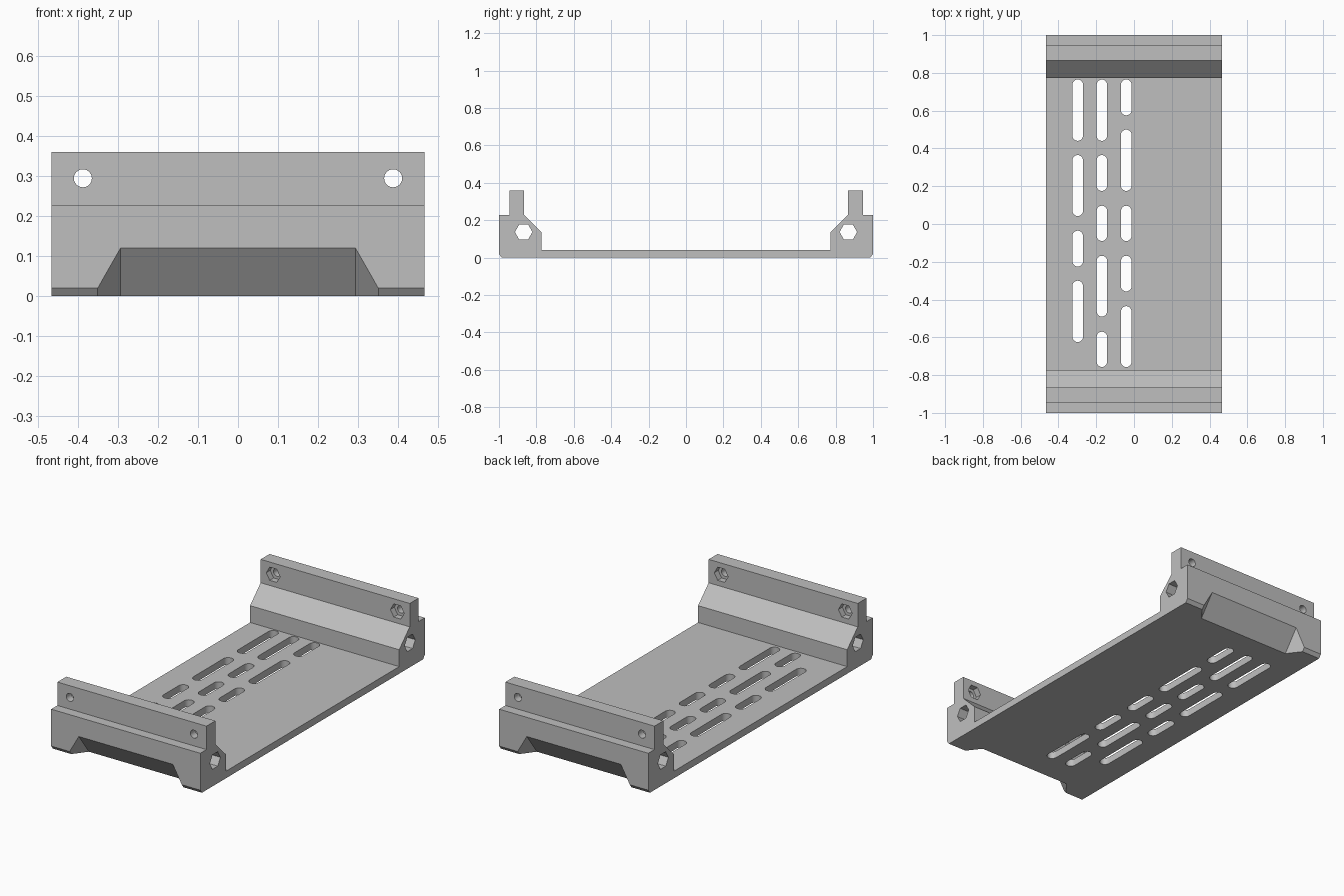
import bpy, bmesh
from math import cos, sin, pi, radians
from mathutils import Vector

if "Cube" in bpy.data.objects:
    bpy.data.objects.remove(bpy.data.objects["Cube"])

HALF_W = 0.465
ENDS = (-1, 1)

grey = bpy.data.materials.new("light grey plastic")
grey.use_nodes = True
colour = (0.52, 0.52, 0.52, 1)
grey.diffuse_color = colour
grey.node_tree.nodes["Principled BSDF"].inputs["Base Color"].default_value = colour


def add_prism(bm, outline, sweep):
    """Closed solid made by sweeping a flat outline along a vector."""
    a = [bm.verts.new(p) for p in outline]
    b = [bm.verts.new(Vector(p) + Vector(sweep)) for p in outline]
    n = len(a)
    faces = [bm.faces.new(a), bm.faces.new(b[::-1])]
    for i in range(n):
        j = (i + 1) % n
        faces.append(bm.faces.new((a[i], b[i], b[j], a[j])))
    bmesh.ops.recalc_face_normals(bm, faces=faces)


def make_object(name, prisms):
    bm = bmesh.new()
    for outline, sweep in prisms:
        add_prism(bm, outline, sweep)
    mesh = bpy.data.meshes.new(name)
    bm.to_mesh(mesh)
    bm.free()
    ob = bpy.data.objects.new(name, mesh)
    bpy.context.collection.objects.link(ob)
    return ob


def ring(sides, radius):
    return [(radius * cos(2 * pi * i / sides), radius * sin(2 * pi * i / sides))
            for i in range(sides)]


def slot_outline(x, y0, y1, r, steps=10):
    pts = []
    for centre, start in ((y1 - r, 0), (y0 + r, pi)):
        for i in range(steps + 1):
            t = start + pi * i / steps
            pts.append((x + r * cos(t), centre + r * sin(t), -0.1))
    return pts


# Tray body: side profile with a raised stepped wall at each end
half = [(0.985, 0), (1, 0.02), (1, 0.228), (0.945, 0.228), (0.945, 0.36),
        (0.866, 0.36), (0.866, 0.228), (0.772, 0.135), (0.772, 0.04)]
profile = half + [(-y, z) for y, z in reversed(half)]
tray = make_object("tray_body", [([(-HALF_W, y, z) for y, z in profile],
                                  (2 * HALF_W, 0, 0))])
tray.data.materials.append(grey)

# Ventilation slots in the floor
columns = {
    -0.298: [(0.44, 0.765), (0.042, 0.365), (-0.225, -0.035), (-0.625, -0.3)],
    -0.17: [(0.44, 0.765), (0.175, 0.365), (-0.09, 0.097), (-0.49, -0.168), (-0.757, -0.57)],
    -0.041: [(0.575, 0.765), (0.175, 0.5), (-0.09, 0.097), (-0.357, -0.168), (-0.757, -0.435)],
}
slots = [(slot_outline(x, y0, y1, 0.028), (0, 0, 0.3))
         for x, spans in columns.items() for y0, y1 in spans]

# Hexagonal channels along the walls
channels = [([(-0.6, s * 0.868 + a, 0.137 + b) for a, b in ring(6, 0.047)], (1.2, 0, 0))
            for s in ENDS]

# Round bolt holes and hexagonal nut pockets in the upright flanges
bolts, pockets = [], []
for s in ENDS:
    for x in (-0.387, 0.387):
        bolts.append(([(x + a, s * 0.8, 0.294 + b) for a, b in ring(24, 0.0225)],
                      (0, s * 0.3, 0)))
        pockets.append(([(x + a, s * 0.82, 0.294 + b) for a, b in ring(6, 0.043)],
                        (0, s * 0.081, 0)))

# Sloping finger notches under both ends
notch = [(-0.293, 0.12), (0.293, 0.12), (0.35, 0.02), (0.35, -0.3),
         (-0.35, -0.3), (-0.35, 0.02)]
notches = [([(x, s * 1.09, z + 0.12) for x, z in notch], (0, -s * 0.27, -0.36))
           for s in ENDS]

cutters = [make_object(name, prisms) for name, prisms in (
    ("slot_cutter", slots), ("channel_cutter", channels), ("bolt_cutter", bolts),
    ("nut_pocket_cutter", pockets), ("notch_cutter", notches))]
for cutter in cutters:
    cutter.hide_render = True
    mod = tray.modifiers.new(cutter.name, "BOOLEAN")
    mod.operation = "DIFFERENCE"
    mod.solver = "EXACT"
    mod.object = cutter

# Bake the cuts and drop the cutters
bpy.context.view_layer.update()
graph = bpy.context.evaluated_depsgraph_get()
baked = bpy.data.meshes.new_from_object(tray.evaluated_get(graph))
tray.modifiers.clear()
tray.data = baked
tray.data.materials.clear()
tray.data.materials.append(grey)
for face in tray.data.polygons:
    face.material_index = 0
for cutter in cutters:
    bpy.data.objects.remove(cutter)

bpy.ops.object.select_all(action="DESELECT")
tray.select_set(True)
bpy.context.view_layer.objects.active = tray
bpy.ops.object.shade_smooth_by_angle(angle=radians(25))
